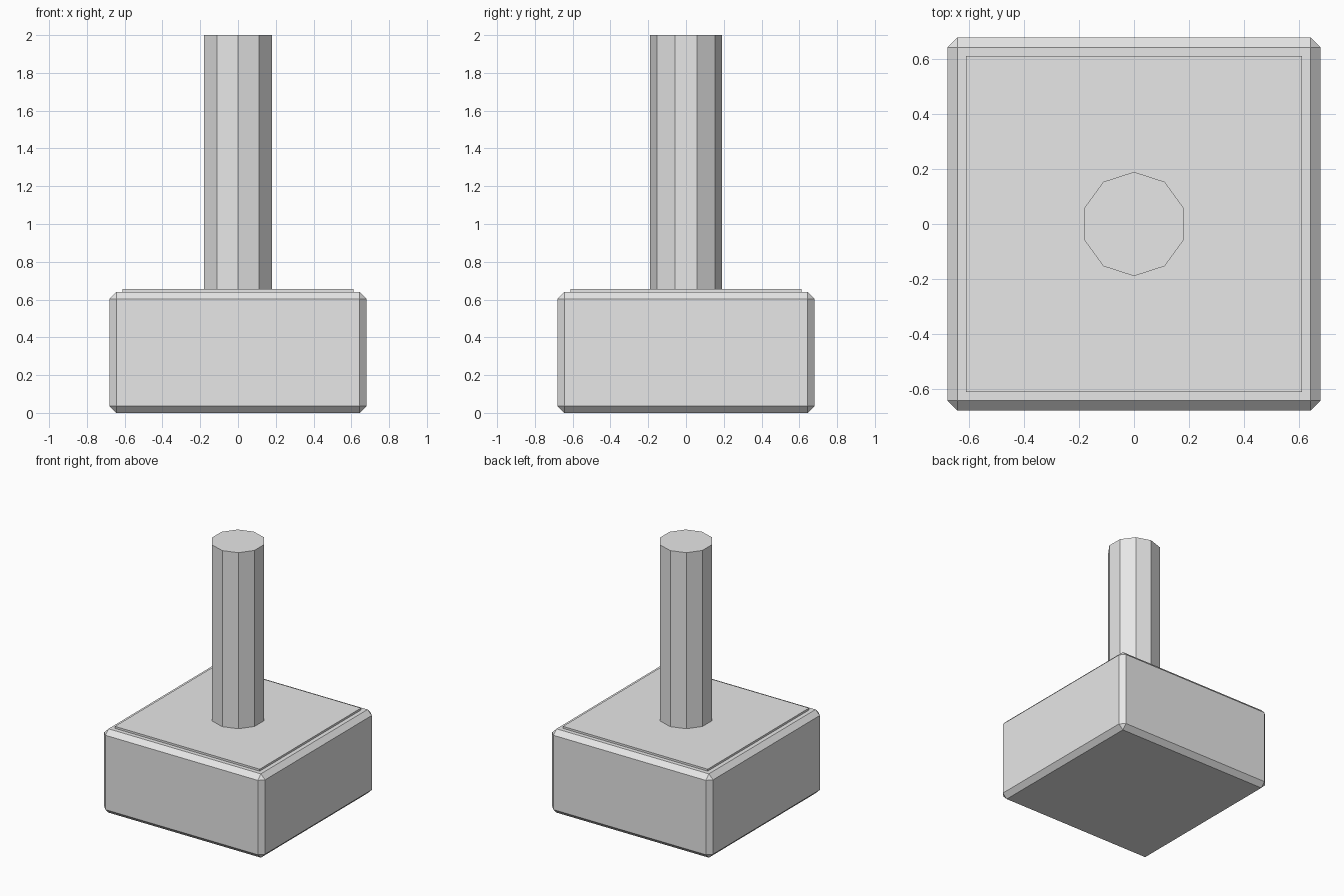
import bpy

if "Cube" in bpy.data.objects:
    bpy.data.objects.remove(bpy.data.objects["Cube"])

grey = bpy.data.materials.new("plain_grey")
grey.diffuse_color = (0.8, 0.8, 0.8, 1)
grey.use_nodes = True
grey.node_tree.nodes["Principled BSDF"].inputs["Base Color"].default_value = grey.diffuse_color

BASE_TOP, PLATE_TOP, TOP = 0.64, 0.655, 2.0


def block(name, width, z0, z1, bevel=0):
    """Square block between two heights, with optional chamfered edges."""
    bpy.ops.mesh.primitive_cube_add(size=1, location=(0, 0, (z0 + z1) / 2))
    ob = bpy.context.object
    ob.name = name
    ob.scale = (width, width, z1 - z0)
    bpy.ops.object.transform_apply(location=False, rotation=False, scale=True)
    if bevel:
        mod = ob.modifiers.new("chamfer", 'BEVEL')
        mod.width = bevel
        mod.segments = 1
    ob.data.materials.append(grey)
    return ob


# Chamfered base block and the thin raised plate on it
block("base_block", 1.36, 0, BASE_TOP, bevel=0.036)
block("top_plate", 1.224, BASE_TOP, PLATE_TOP)

# Ten-sided post
bpy.ops.mesh.primitive_cylinder_add(vertices=10, radius=0.19,
                                    depth=TOP - PLATE_TOP,
                                    location=(0, 0, (TOP + PLATE_TOP) / 2))
post = bpy.context.object
post.name = "post"
post.data.materials.append(grey)
